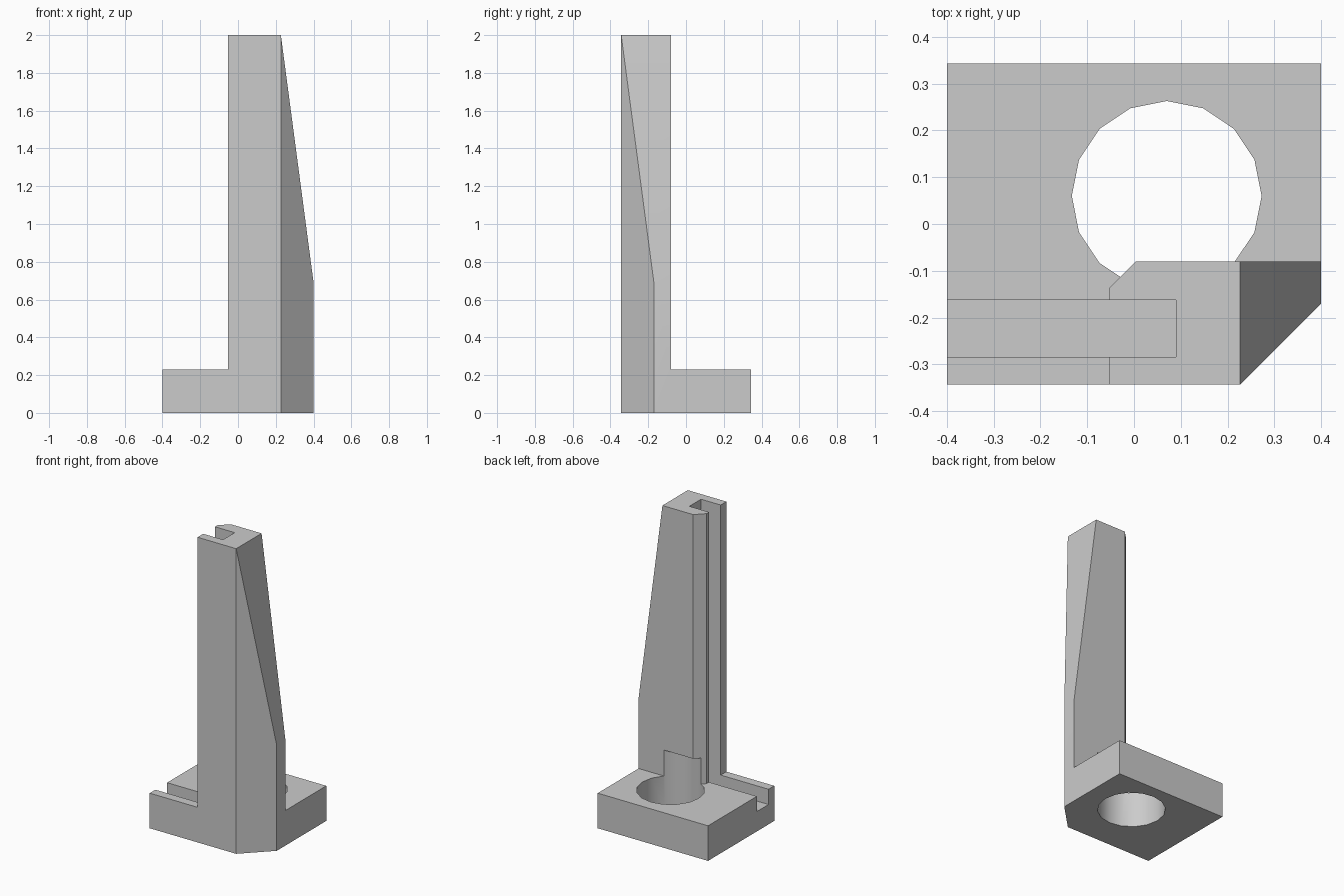
import bpy
import math
from mathutils import Matrix

cube = bpy.data.objects.get("Cube")
if cube:
    bpy.data.objects.remove(cube, do_unlink=True)

grey = bpy.data.materials.new("light_grey")
grey.use_nodes = True
colour = (0.6, 0.6, 0.6, 1)
grey.diffuse_color = colour
grey.node_tree.nodes["Principled BSDF"].inputs["Base Color"].default_value = colour


def prism(name, outline, low, high):
    """Extrude a counter-clockwise xy outline from z = low to z = high."""
    n = len(outline)
    verts = [(x, y, z) for z in (low, high) for x, y in outline]
    sides = [(i, (i + 1) % n, (i + 1) % n + n, i + n) for i in range(n)]
    caps = [tuple(reversed(range(n))), tuple(range(n, 2 * n))]
    mesh = bpy.data.meshes.new(name)
    mesh.from_pydata(verts, [], sides + caps)
    mesh.materials.append(grey)
    obj = bpy.data.objects.new(name, mesh)
    bpy.context.collection.objects.link(obj)
    return obj


def carve(target, cutter):
    """Subtract the cutter from the target and discard it."""
    cutter.hide_render = True
    mod = target.modifiers.new(cutter.name, 'BOOLEAN')
    mod.operation = 'DIFFERENCE'
    mod.solver = 'EXACT'
    mod.object = cutter
    bpy.ops.object.modifier_apply(modifier=mod.name)
    bpy.data.objects.remove(cutter, do_unlink=True)


W, D = 0.4, 0.343          # half width and half depth
BASE_TOP, TOP = 0.23, 2.0
POST_BACK, POST_SIDE, POST_CORNER = -0.08, -0.053, 0.227

# Full-height block with the front corner cut off
bracket = prism("post_and_base", [(-W, -D), (POST_CORNER, -D), (W, -0.17),
                                  (W, D), (-W, D)], 0, TOP)
bpy.context.view_layer.objects.active = bracket
bracket.select_set(True)

# Clear everything above the base except the post, with its bevelled back corner
carve(bracket, prism("post_clearance", [
    (-1, -1), (POST_SIDE, -1), (POST_SIDE, -0.137), (0.004, POST_BACK),
    (1, POST_BACK), (1, 1), (-1, 1)], BASE_TOP, TOP + 1))

# Sloping side of the post: profile drawn in xz, then stood up
run, rise = W - POST_CORNER, TOP - 0.69
slope = prism("slope_cutter", [
    (W + run, TOP - 2 * rise), (W + 1, TOP - 2 * rise), (W + 1, TOP + rise),
    (POST_CORNER - run, TOP + rise)], -1, 1)
slope.data.transform(Matrix.Rotation(math.pi / 2, 4, 'X'))
carve(bracket, slope)

# Straight slot along the base and up the post
carve(bracket, prism("slot_cutter", [(-1, -0.284), (0.09, -0.284),
                                     (0.09, -0.163), (-1, -0.163)], 0.13, TOP + 1))

# Round hole through the base, biting into the foot of the post
sides = 16
circle = [(0.07 + 0.203 * math.cos(math.tau * i / sides),
           0.06 + 0.203 * math.sin(math.tau * i / sides)) for i in range(sides)]
carve(bracket, prism("hole_cutter", circle, -1, 0.4))

bpy.ops.object.shade_smooth_by_angle(angle=math.radians(30))
